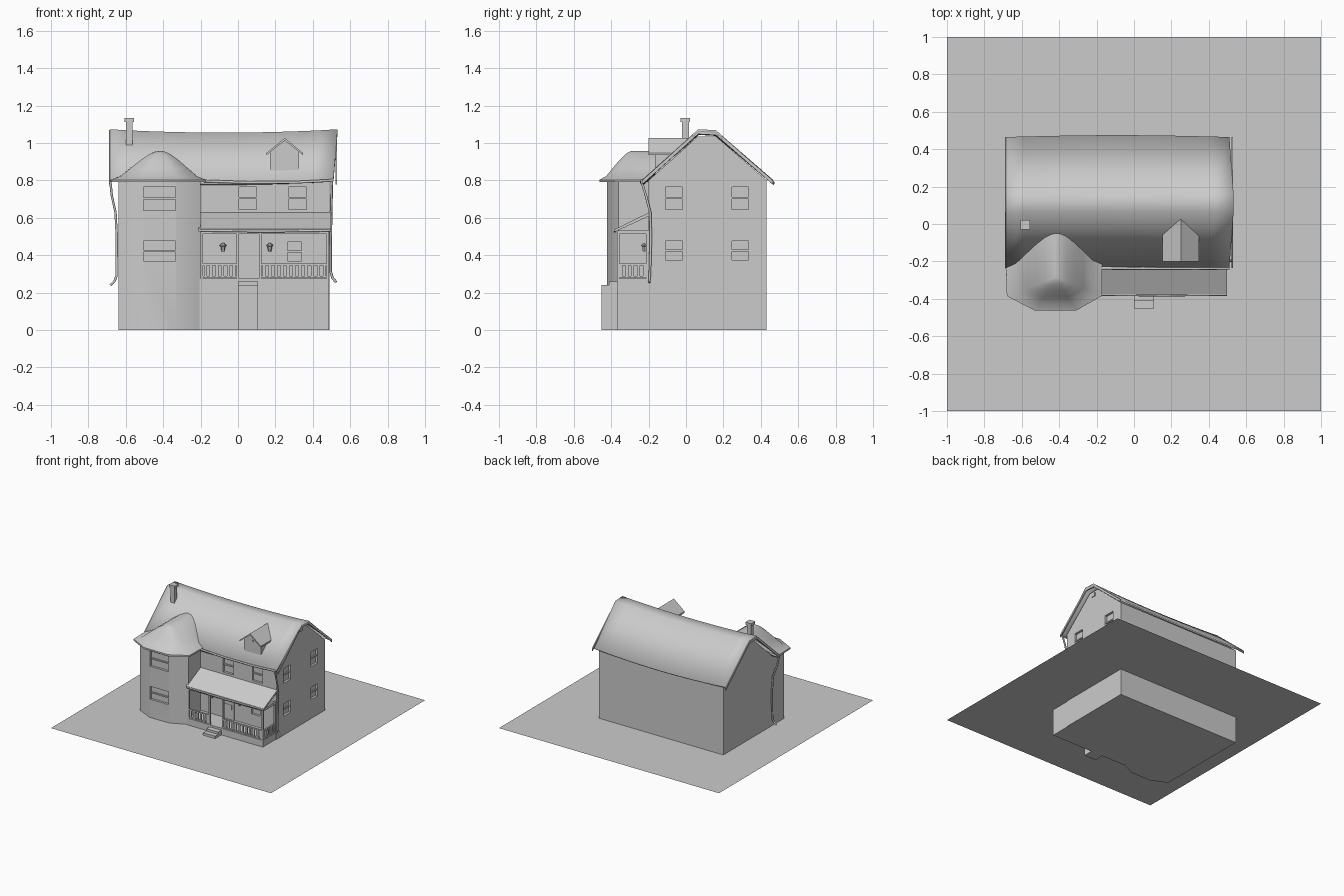
import bpy, bmesh, math
from mathutils import Vector

if "Cube" in bpy.data.objects:
    bpy.data.objects.remove(bpy.data.objects["Cube"])


def mesh(name, verts, faces):
    me = bpy.data.meshes.new(name)
    bm = bmesh.new()
    vs = [bm.verts.new(v) for v in verts]
    for f in faces:
        bm.faces.new([vs[i] for i in f])
    bmesh.ops.recalc_face_normals(bm, faces=bm.faces)
    bm.to_mesh(me)
    bm.free()
    ob = bpy.data.objects.new(name, me)
    bpy.context.collection.objects.link(ob)
    return ob


def loft(name, rings):
    # closed rings of equal length, capped at both ends
    n = len(rings[0])
    verts = [p for r in rings for p in r]
    faces = [(k*n+i, k*n+(i+1) % n, (k+1)*n+(i+1) % n, (k+1)*n+i)
             for k in range(len(rings)-1) for i in range(n)]
    faces += [tuple(range(n)), tuple(range(len(verts)-n, len(verts)))]
    return mesh(name, verts, faces)


def boxes(name, items):
    # several boxes (x0,x1,y0,y1,z0,z1) in one object
    verts, faces = [], []
    for x0, x1, y0, y1, z0, z1 in items:
        o = len(verts)
        verts += [(x, y, z) for z in (z0, z1) for x, y in ((x0, y0), (x1, y0), (x1, y1), (x0, y1))]
        for f in ((3, 2, 1, 0), (4, 5, 6, 7), (0, 1, 5, 4), (1, 2, 6, 5), (2, 3, 7, 6), (3, 0, 4, 7)):
            faces.append(tuple(o+i for i in f))
    return mesh(name, verts, faces)


def select(ob):
    bpy.ops.object.select_all(action='DESELECT')
    ob.select_set(True)
    bpy.context.view_layer.objects.active = ob


def smooth(ob, deg):
    select(ob)
    bpy.ops.object.shade_smooth_by_angle(angle=math.radians(deg))


def tube(name, pts, r):
    cu = bpy.data.curves.new(name, 'CURVE')
    cu.dimensions = '3D'
    sp = cu.splines.new('POLY')
    sp.points.add(len(pts)-1)
    for p, c in zip(sp.points, pts):
        p.co = (*c, 1)
    cu.bevel_depth, cu.bevel_resolution, cu.use_fill_caps = r, 1, True
    ob = bpy.data.objects.new(name, cu)
    bpy.context.collection.objects.link(ob)
    select(ob)
    bpy.ops.object.convert(target='MESH')


def recess(ob, items):
    cut = boxes(ob.name + "_window_cutter", items)
    cut.hide_render = True
    m = ob.modifiers.new("windows", 'BOOLEAN')
    m.object, m.operation, m.solver = cut, 'DIFFERENCE', 'EXACT'
    select(ob)
    bpy.ops.object.modifier_apply(modifier=m.name)
    bpy.data.objects.remove(cut)


# ground sheet at the foot of the visible walls
G = 0.22
mesh("lawn", [(-1, -1, G), (1, -1, G), (1, 1, G), (-1, 1, G)], [(0, 1, 2, 3)])

# main house with gable ends
prof = [(-0.2, 0), (0.43, 0), (0.43, 0.8), (0.16, 1.035), (0.065, 1.035), (-0.2, 0.8)]
house = loft("house_walls", [[(x, y, z) for y, z in prof] for x in (-0.64, 0.49)])
front = [(0.005, 0.1, 0.645, 0.765), (0.27, 0.365, 0.645, 0.765), (0.265, 0.34, 0.37, 0.47)]
side = [(y, y+0.09, z0, z1) for y in (-0.11, 0.245) for z0, z1 in ((0.645, 0.765), (0.375, 0.475))]
D = 0.018
recess(house, [(a, b, -0.22, -0.2+D, c, d) for a, b, c, d in front]
       + [(0.49-D, 0.51, a, b, c, d) for a, b, c, d in side])

# bay tower with softened corners
F = -0.422
bay_plan = [(-0.64, -0.15), (-0.64, -0.36), (-0.51, F), (-0.33, F), (-0.2, -0.36), (-0.2, -0.15)]
bay = loft("bay_walls", [[(x, y, z) for x, y in bay_plan] for z in (0, 0.8)])
bays = [(-0.505, -0.335, 0.64, 0.765), (-0.505, -0.335, 0.37, 0.475)]
recess(bay, [(a, b, F-0.02, F+D, c, d) for a, b, c, d in bays])
smooth(bay, 35)

# meeting rails across the sash windows
rails = [(a, b, w+0.008, w+D, (c+d)/2-0.005, (c+d)/2+0.005)
         for w, lst in ((-0.2, front), (F, bays)) for a, b, c, d in lst]
rails += [(0.49-D, 0.482, a, b, (c+d)/2-0.005, (c+d)/2+0.005) for a, b, c, d in side]
boxes("window_rails", rails)
boxes("gable_vent", [(0.485, 0.496, 0.095, 0.13, 0.99, 1.02)])

# sagging main roof
roof_prof = [(-0.235, 0.803), (0.065, 1.073), (0.16, 1.068), (0.465, 0.803)]
flare = [0, 0.022, 0.022, 0]
N = 12
verts, faces = [], []
for i in range(N+1):
    t = i/N
    for (y, z), fl in zip(roof_prof, flare):
        x = -0.685 + t*1.195 + fl*t
        sag = 0.018*math.sin(math.pi*t)**0.8 if 0 < t < 1 else 0
        back = 0.01*math.sin(math.pi*t) if y > 0.4 else 0
        verts.append((x, y+back, z-sag))
faces = [(i*4+j, i*4+j+1, i*4+j+5, i*4+j+4) for i in range(N) for j in range(3)]
roof = mesh("main_roof", verts, faces)
if roof.data.polygons[0].normal.z < 0:
    roof.data.flip_normals()
m = roof.modifiers.new("thickness", 'SOLIDIFY')
m.thickness, m.offset = 0.013, -1
smooth(roof, 50)

# barge boards following the gables
for name, x, d in (("left_barge_boards", -0.69, 0.008), ("right_barge_boards", 0.522, 0.008)):
    loop = [(y, z-0.004) for y, z in roof_prof] + [(y, z-0.026) for y, z in reversed(roof_prof)]
    n = len(loop)
    v = [(xx, y, z) for xx in (x, x+d) for y, z in loop]
    f = [(i, (i+1) % n, n+(i+1) % n, n+i) for i in range(n)]
    f += [(o+i, o+i+1, o+n-2-i, o+n-1-i) for o in (0, n) for i in range(3)]
    mesh(name, v, f)

# bell-shaped bay roof running back into the main roof
eave = [(-0.685, None), (-0.68, -0.385), (-0.53, -0.463), (-0.31, -0.463), (-0.172, -0.385), (-0.17, None)]
apex = Vector((-0.415, -0.285))
rings = []
for t, z in ((0, 0.79), (0, 0.803), (0.2, 0.822), (0.4, 0.865), (0.6, 0.908), (0.78, 0.94), (0.9, 0.953), (0.985, 0.957)):
    ring = []
    for x, y in eave:
        if y is None:
            ring.append((x+(apex.x-x)*t, -0.19+(z-0.803)*1.1, z))
        else:
            p = Vector((x, y)).lerp(apex, t)
            ring.append((p.x, p.y, z))
    rings.append(ring)
smooth(loft("bay_roof", rings), 50)

# dormer
gable = [(0.172, 0.83), (0.325, 0.83), (0.325, 0.955), (0.249, 1.012), (0.172, 0.955)]
dormer = loft("dormer_walls", [[(x, y, z) for x, z in gable] for y in (-0.165, -0.01)])
boxes("dormer_vent", [(0.242, 0.256, -0.169, -0.16, 0.945, 0.957)])
vee = [(0.153, 0.947), (0.25, 1.026), (0.347, 0.947), (0.347, 0.935), (0.25, 1.012), (0.153, 0.935)]
backs = [-0.055, 0.035, -0.055, -0.055, 0.035, -0.055]
v = [(x, -0.2, z) for x, z in vee] + [(x, b, z) for (x, z), b in zip(vee, backs)]
f = [(i, (i+1) % 6, 6+(i+1) % 6, 6+i) for i in range(6)]
f += [(o+a, o+b, o+c, o+d) for o in (0, 6) for a, b, c, d in ((0, 1, 4, 5), (1, 2, 3, 4))]
mesh("dormer_roof", v, f)

# chimney with cap
boxes("chimney", [(-0.6, -0.563, -0.022, 0.015, 0.94, 1.115), (-0.608, -0.556, -0.03, 0.022, 1.113, 1.134)])

# porch deck, steps and roof
boxes("porch_deck", [(-0.205, 0.485, -0.37, -0.19, 0, 0.275)])
boxes("porch_steps", [(0, 0.108, -0.412, -0.36, 0, 0.258), (0, 0.108, -0.452, -0.412, 0, 0.24)])
pr = [(-0.19, 0.632), (-0.378, 0.54), (-0.378, 0.526), (-0.19, 0.612)]
loft("porch_roof", [[(x, y, z) for y, z in pr] for x in (-0.21, 0.497)])
boxes("porch_beams", [(-0.2, 0.487, -0.37, -0.355, 0.512, 0.532), (0.472, 0.487, -0.355, -0.2, 0.512, 0.532)])

# posts and railings
boxes("porch_posts", [(x, x+0.014, -0.37, -0.356, 0.27, 0.52) for x in (-0.2, -0.008, 0.112, 0.473)]
      + [(0.473, 0.487, -0.214, -0.2, 0.27, 0.52)])
rail = []
for a, b, n in ((-0.19, -0.005, 6), (0.122, 0.478, 11)):
    rail += [(a, b, -0.369, -0.357, z, z+0.009) for z in (0.28, 0.345)]
    s = (b-a)/n
    rail += [(a+s*(i+.5)-.008, a+s*(i+.5)+.008, -0.367, -0.359, 0.285, 0.348) for i in range(n)]
rail += [(0.474, 0.486, -0.36, -0.21, z, z+0.009) for z in (0.28, 0.345)]
rail += [(0.476, 0.484, -0.347+i*0.031-.008, -0.347+i*0.031+.008, 0.285, 0.348) for i in range(5)]
boxes("porch_railings", rail)

# front door with two small panes
boxes("front_door", [(0.005, 0.108, -0.208, -0.195, 0.27, 0.51)])
boxes("door_panes", [(x, x+0.03, -0.211, -0.2, 0.36, 0.398) for x in (0.022, 0.06)])

# wall lanterns
for name, x in (("left_lantern", -0.08), ("right_lantern", 0.17)):
    parts = []
    for r, z in ((0.008, 0.42), (0.013, 0.447), (0.018, 0.449), (0.018, 0.454), (0.004, 0.466)):
        parts.append([(x+r*math.cos(a*math.pi/3), -0.224+r*math.sin(a*math.pi/3), z) for a in range(6)])
    loft(name, parts)
    boxes(name + "_bracket", [(x-0.004, x+0.004, -0.22, -0.195, 0.428, 0.438)])

# gutters and bent downpipes
tube("main_gutter", [(-0.19, -0.236, 0.797), (0.05, -0.238, 0.788), (0.3, -0.238, 0.789), (0.51, -0.236, 0.8)], 0.008)
tube("porch_gutter", [(-0.2, -0.378, 0.532), (0.15, -0.38, 0.527), (0.497, -0.378, 0.532)], 0.007)
tube("left_downpipe", [(-0.683, -0.235, 0.8), (-0.675, -0.22, 0.72), (-0.655, -0.195, 0.63), (-0.648, -0.19, 0.5),
                       (-0.65, -0.193, 0.29), (-0.66, -0.196, 0.26), (-0.682, -0.197, 0.24)], 0.007)
tube("right_downpipe", [(0.502, -0.238, 0.795), (0.5, -0.215, 0.72), (0.498, -0.192, 0.63), (0.496, -0.188, 0.5),
                        (0.496, -0.193, 0.31), (0.505, -0.195, 0.28), (0.525, -0.196, 0.255)], 0.007)
